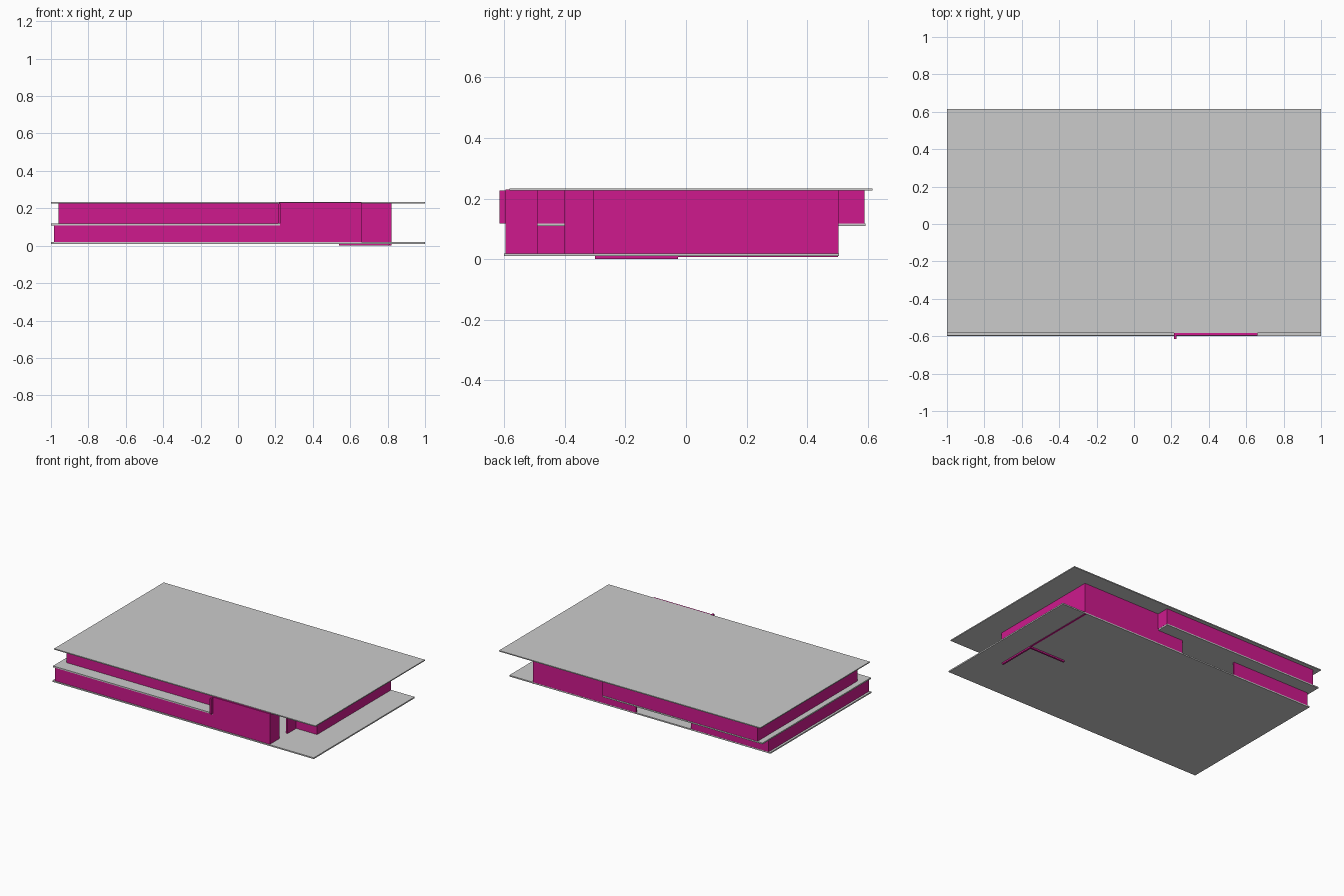
import bpy

if "Cube" in bpy.data.objects:
    bpy.data.objects.remove(bpy.data.objects["Cube"])

pink = bpy.data.materials.new("wall_pink")
pink.diffuse_color = (0.62, 0.01, 0.27, 1)
pink.use_nodes = True
pink.node_tree.nodes["Principled BSDF"].inputs["Base Color"].default_value = pink.diffuse_color


def box(name, x0, x1, y0, y1, z0, z1, mat=None):
    bpy.ops.mesh.primitive_cube_add(size=1, location=((x0 + x1) / 2, (y0 + y1) / 2, (z0 + z1) / 2))
    ob = bpy.context.object
    ob.name = name
    ob.scale = (x1 - x0, y1 - y0, z1 - z0)
    bpy.ops.object.transform_apply(location=False, rotation=False, scale=True)
    if mat:
        ob.data.materials.append(mat)
    return ob


T = 0.012  # wall thickness


def wall_x(name, y, x0, x1, z0, z1):
    """Wall running along x, centred on y."""
    box(name, x0, x1, y - T / 2, y + T / 2, z0, z1, pink)


def wall_y(name, x, y0, y1, z0, z1):
    """Wall running along y, centred on x."""
    box(name, x - T / 2, x + T / 2, y0, y1, z0, z1, pink)


# Floor, middle and roof slabs
box("ground_slab", -1, 1, -0.6, 0.504, 0.01, 0.019)
box("middle_slab", -1, 0.225, -0.595, 0.592, 0.109, 0.118)
box("roof_slab", -1, 1, -0.582, 0.616, 0.226, 0.233)

LOW = (0.019, 0.109)
UP = (0.118, 0.226)
FULL = (0.019, 0.226)

# Double-height walls at the right end
wall_x("front_tall_wall", -0.589, 0.22, 0.66, 0.019, 0.23)
wall_y("porch_wall_front", 0.654, -0.595, -0.49, *FULL)
wall_y("porch_wall_back", 0.654, -0.40, -0.30, *FULL)
wall_x("porch_return_wall", -0.30, 0.648, 0.82, *FULL)
wall_y("right_wall_front", 0.814, -0.30, -0.027, 0.0, 0.226)
wall_y("right_wall_back", 0.814, -0.027, 0.502, 0.007, 0.226)
wall_x("right_partition", -0.033, 0.54, 0.82, 0.0, 0.226)
wall_x("back_tall_wall", 0.497, 0.22, 0.82, *FULL)

# Lower storey walls, with a wide opening at the back
wall_x("lower_front_wall", -0.589, -0.985, 0.22, *LOW)
wall_y("lower_left_wall", -0.979, -0.595, 0.502, *LOW)
for i, (a, b) in enumerate([(-0.985, -0.39), (0.03, 0.22)]):
    wall_x(f"lower_back_wall_{i + 1}", 0.497, a, b, *LOW)

# Upper storey walls, set back behind the front terrace
wall_x("upper_front_wall", -0.50, -0.96, 0.22, *UP)
wall_x("upper_back_wall", 0.583, -0.96, 0.225, *UP)
wall_y("upper_left_wall", -0.954, -0.50, 0.589, *UP)
wall_y("upper_right_wall", 0.22, -0.616, 0.589, *UP)
